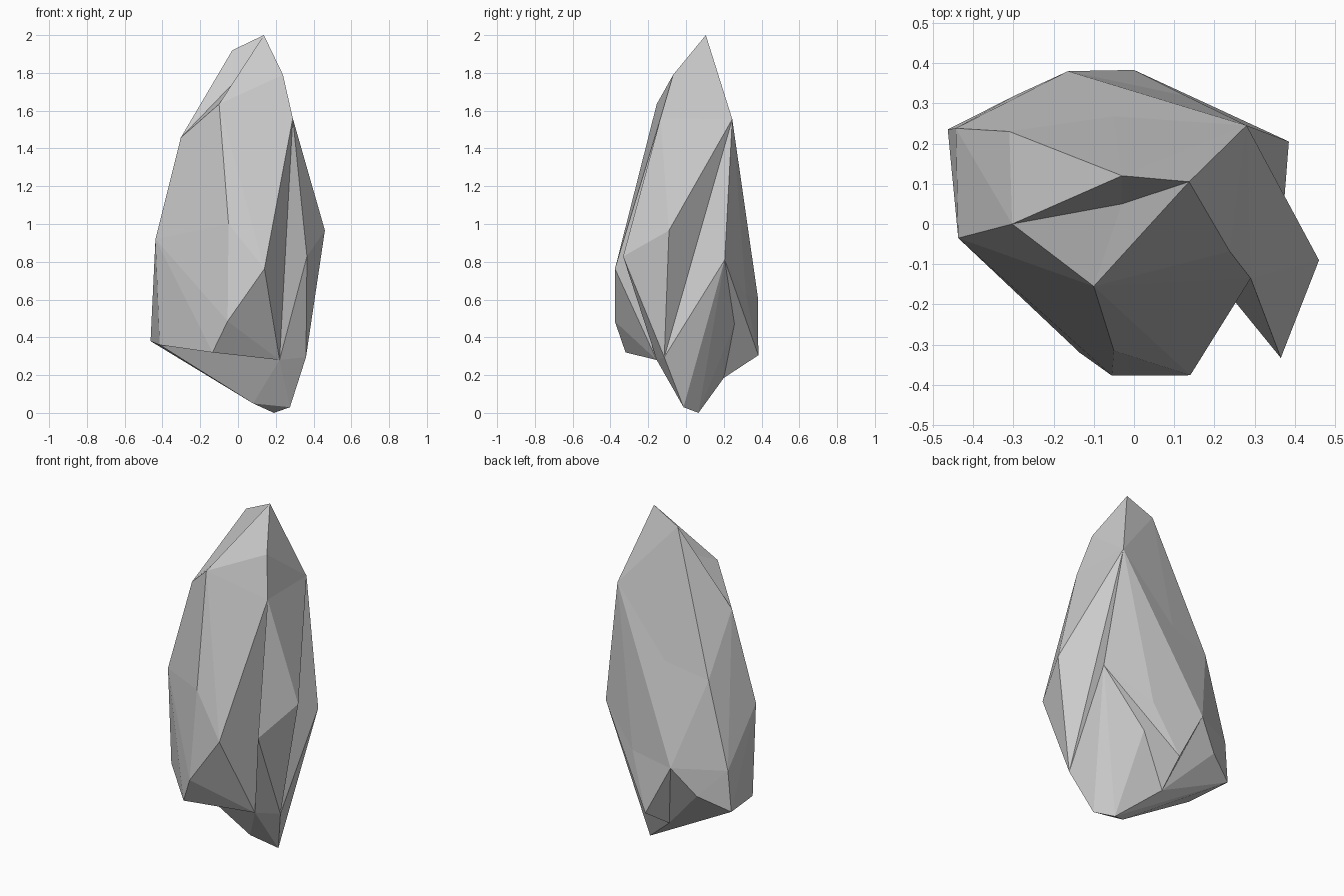
import bpy, bmesh

if "Cube" in bpy.data.objects:
    bpy.data.objects.remove(bpy.data.objects["Cube"])

# Corner points of the stone, from the tip down to the base
P = dict(
    tip=(.137, .105, 2), tip_l=(-.03, .12, 1.92), notch=(-.03, .05, 1.74),
    sh_r=(.238, -.068, 1.79), sh_f=(-.10, -.155, 1.635), sh_l=(-.303, 0, 1.457),
    up_f=(.29, -.135, 1.56), up_b=(.28, .245, 1.555),
    back=(-.055, .305, .995), back_l=(-.31, .23, 1.12),
    mid_f=(-.05, -.315, 1.0), mid_l=(-.437, -.035, .92),
    left_b=(-.443, .238, .62), right_b=(.385, .205, .81),
    chin_r=(.14, -.376, .763), chin_l=(-.055, -.377, .485),
    fin_f=(.365, -.333, .828), fin_r=(.46, -.09, .966), fin_low=(.36, -.115, .295),
    low_f=(-.135, -.32, .32), low_r=(.22, -.155, .28),
    low_l=(-.415, -.035, .36), low_bl=(-.463, .235, .38),
    heel_l=(-.295, .32, .46), heel_t=(-.164, .38, .615), heel_r=(.13, .318, .622),
    heel_b=(0, .383, .305), cleft=(-.03, .2, .185),
    foot=(.19, .066, 0), foot_l=(.08, 0, .05), foot_r=(.275, -.013, .03))


def chunk(name, keys):
    """One convex piece of stone wrapped around the named points."""
    bm = bmesh.new()
    for k in keys.split():
        bm.verts.new(P[k])
    bmesh.ops.convex_hull(bm, input=bm.verts)
    loose = [v for v in bm.verts if not v.link_faces]
    bmesh.ops.delete(bm, geom=loose, context='VERTS')
    bmesh.ops.recalc_face_normals(bm, faces=bm.faces)
    me = bpy.data.meshes.new(name)
    bm.to_mesh(me)
    bm.free()
    ob = bpy.data.objects.new(name, me)
    bpy.context.collection.objects.link(ob)
    return ob


# Rear body down to the foot
stone = chunk("stone", "notch sh_l up_b back back_l mid_l left_b right_b fin_low low_r "
              "low_l low_bl heel_l heel_t heel_r cleft foot foot_l foot_r")
parts = [
    # Front body with its overhanging chin
    chunk("front", "notch sh_r sh_f sh_l up_f up_b mid_f mid_l chin_r chin_l "
          "low_f low_r low_l back_l back"),
    # Peak: crest, front slope and left slope
    chunk("crest", "tip tip_l notch up_b back back_l"),
    chunk("slope", "tip sh_r sh_f notch up_f up_b back"),
    chunk("ridge", "tip_l notch sh_l back_l back"),
    # Side fin and rear heel
    chunk("fin", "up_f up_b fin_f fin_r fin_low low_r"),
    chunk("heel", "back heel_t heel_r heel_b cleft right_b"),
]

# Fuse the pieces into one faceted stone
bpy.context.view_layer.objects.active = stone
for part in parts:
    mod = stone.modifiers.new("fuse", 'BOOLEAN')
    mod.operation = 'UNION'
    mod.solver = 'EXACT'
    mod.object = part
    bpy.ops.object.modifier_apply(modifier=mod.name)
    bpy.data.objects.remove(part)
